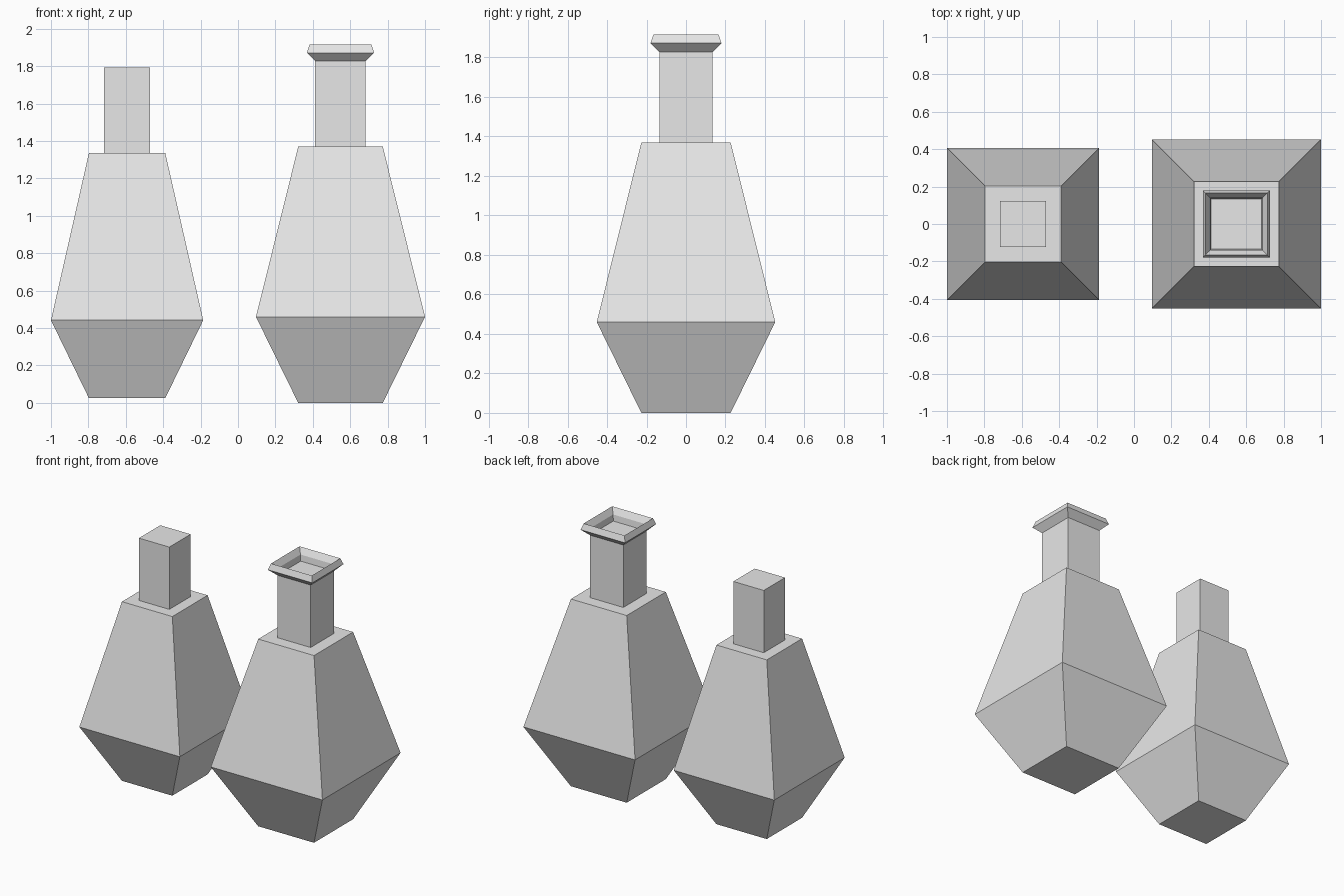
import bpy
import bmesh

cube = bpy.data.objects.get("Cube")
if cube:
    bpy.data.objects.remove(cube, do_unlink=True)

grey = bpy.data.materials.new("light_grey")
grey.use_nodes = True
grey.diffuse_color = (0.8, 0.8, 0.8, 1)
grey.node_tree.nodes["Principled BSDF"].inputs["Base Color"].default_value = (0.8, 0.8, 0.8, 1)


def square_loft(name, x, profile):
    """Join square rings of (half width, height) and cap both ends."""
    bm = bmesh.new()
    rings = [[bm.verts.new((sx * h, sy * h, z))
              for sx, sy in ((-1, -1), (1, -1), (1, 1), (-1, 1))]
             for h, z in profile]
    for low, high in zip(rings, rings[1:]):
        for i in range(4):
            j = (i + 1) % 4
            bm.faces.new((low[i], low[j], high[j], high[i]))
    bm.faces.new(rings[0][::-1])
    bm.faces.new(rings[-1])
    mesh = bpy.data.meshes.new(name)
    bm.to_mesh(mesh)
    bm.free()
    mesh.materials.append(grey)
    obj = bpy.data.objects.new(name, mesh)
    obj.location.x = x
    bpy.context.collection.objects.link(obj)
    return obj


# Plain inner filling with a straight neck
square_loft("bottle_filling", -0.593, [
    (0.204, 0.025), (0.407, 0.442), (0.204, 1.336),
    (0.123, 1.336), (0.123, 1.792)])

# Bottle with a flared lip and a shallow recessed mouth
square_loft("bottle", 0.548, [
    (0.226, 0.0), (0.452, 0.46), (0.226, 1.37),
    (0.135, 1.37), (0.135, 1.827),
    (0.18, 1.872), (0.165, 1.916),
    (0.14, 1.872), (0.135, 1.827)])
